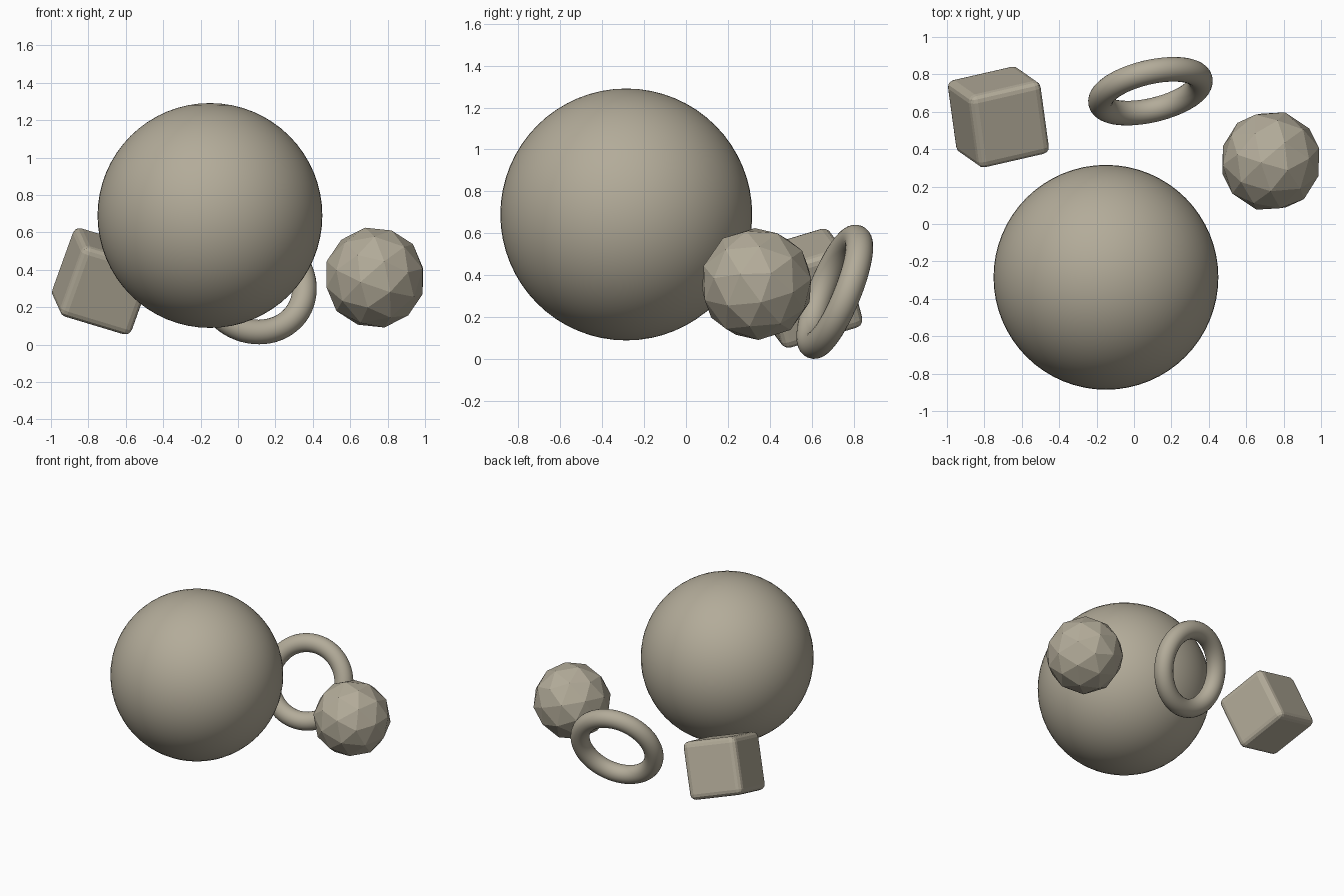
import bpy
from mathutils import Matrix, Vector

if "Cube" in bpy.data.objects:
    bpy.data.objects.remove(bpy.data.objects["Cube"])

stone = bpy.data.materials.new("warm_grey")
stone.diffuse_color = (0.45, 0.41, 0.32, 1)
stone.use_nodes = True
stone.node_tree.nodes["Principled BSDF"].inputs["Base Color"].default_value = stone.diffuse_color


def finish(name, smooth):
    """Name and colour the newest object, then set its shading."""
    ob = bpy.context.object
    ob.name = name
    ob.data.materials.append(stone)
    if smooth:
        bpy.ops.object.shade_smooth()
    else:
        bpy.ops.object.shade_flat()
    return ob


# large smooth ball
bpy.ops.mesh.primitive_uv_sphere_add(segments=64, ring_count=32, radius=0.601,
                                     location=(-0.15, -0.285, 0.69))
finish("large_ball", True)

# small faceted ball
bpy.ops.mesh.primitive_ico_sphere_add(subdivisions=2, radius=0.272,
                                      location=(0.731, 0.337, 0.358),
                                      rotation=(0.3, 0.25, 0.4))
finish("faceted_ball", False)

# leaning ring, turned so its axis follows the given direction
axis = Vector((0.216, -0.903, 0.37))
bpy.ops.mesh.primitive_torus_add(major_radius=0.2735, minor_radius=0.066,
                                 major_segments=64, minor_segments=24,
                                 location=(0.088, 0.71, 0.321),
                                 rotation=axis.to_track_quat('Z', 'Y').to_euler())
finish("ring", True)

# tilted cube with rounded edges; its edge directions are the matrix columns
bpy.ops.mesh.primitive_cube_add(size=0.41)
cube = finish("rounded_cube", False)
x_edge = Vector((0.93, 0.213, -0.281)).normalized()
y_edge = Vector((0.155, -0.947, -0.295))
y_edge = (y_edge - x_edge * y_edge.dot(x_edge)).normalized()
turn = Matrix((x_edge, y_edge, x_edge.cross(y_edge))).transposed()
cube.matrix_world = Matrix.Translation((-0.725, 0.572, 0.338)) @ turn.to_4x4()
bevel = cube.modifiers.new("rounding", 'BEVEL')
bevel.width = 0.04
bevel.segments = 3
